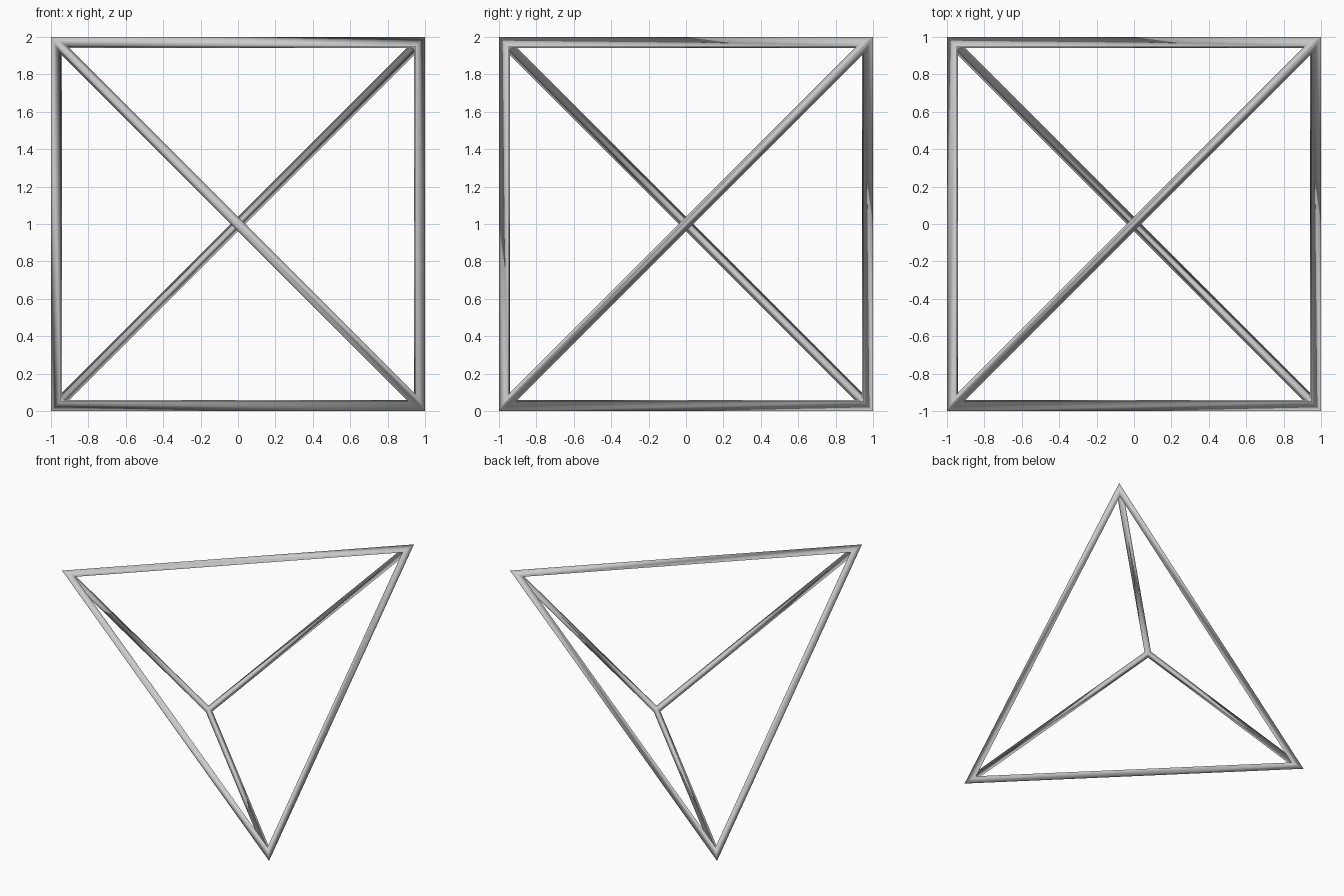
import bpy, bmesh
from itertools import combinations
from mathutils import Vector

if "Cube" in bpy.data.objects:
    bpy.data.objects.remove(bpy.data.objects["Cube"])

# Bar cross-section: overall depth, depth of the side edges, half width
DEPTH, SIDE_DEPTH, HALF_W = 0.06, 0.05, 0.027

corners = [Vector(c) for c in ((-1, -1, 1), (1, -1, -1), (-1, 1, -1), (1, 1, 1))]
lift = Vector((0, 0, 1))
bm = bmesh.new()

# Each corner has an outer tip, an inner point and one side point per touching face
tip = [bm.verts.new(c + lift) for c in corners]
inner = [bm.verts.new(c * (1 - DEPTH) + lift) for c in corners]
side = {}
for i, c in enumerate(corners):
    for k, opposite in enumerate(corners):
        if k != i:
            p = c * (1 - SIDE_DEPTH)
            axis = next(n for n in range(3) if c[n] == opposite[n])
            p[axis] -= c[axis] * HALF_W * 2 ** 0.5
            side[i, k] = bm.verts.new(p + lift)

# Six mitred bars, each with two outer and two inner faces
for a, b in combinations(range(4), 2):
    for k in set(range(4)) - {a, b}:
        bm.faces.new((tip[a], tip[b], side[b, k], side[a, k]))
        bm.faces.new((side[a, k], side[b, k], inner[b], inner[a]))

bmesh.ops.recalc_face_normals(bm, faces=bm.faces[:])
for f in bm.faces:
    f.smooth = True
mesh = bpy.data.meshes.new("tetrahedron_frame")
bm.to_mesh(mesh)
bm.free()
frame = bpy.data.objects.new("tetrahedron_frame", mesh)
bpy.context.collection.objects.link(frame)
